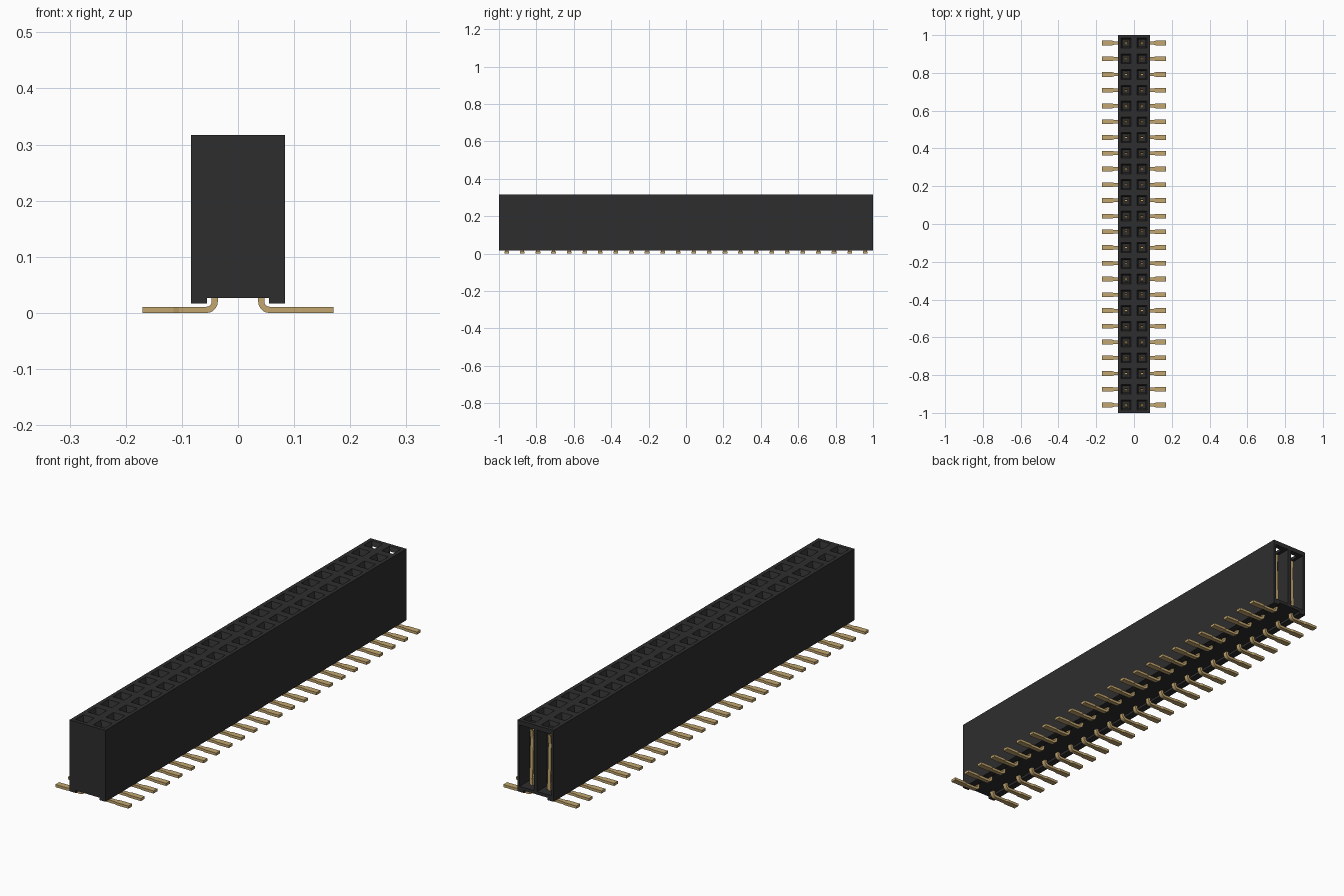
import bpy, bmesh, math
from mathutils import Matrix, Vector

if "Cube" in bpy.data.objects:
    bpy.data.objects.remove(bpy.data.objects["Cube"], do_unlink=True)

ROWS = 24
PITCH = 2 / ROWS
COL = PITCH / 2
YS = [-1 + PITCH * (i + 0.5) for i in range(ROWS)]


def material(name, rgb):
    m = bpy.data.materials.new(name)
    m.use_nodes = True
    m.diffuse_color = (*rgb, 1)
    m.node_tree.nodes["Principled BSDF"].inputs["Base Color"].default_value = (*rgb, 1)
    return m


black = material("black plastic", (0.027, 0.027, 0.028))
gold = material("gold metal", (0.54, 0.38, 0.16))


def make(name, bm, mat):
    bmesh.ops.recalc_face_normals(bm, faces=bm.faces)
    me = bpy.data.meshes.new(name)
    bm.to_mesh(me)
    bm.free()
    me.materials.append(mat)
    ob = bpy.data.objects.new(name, me)
    bpy.context.scene.collection.objects.link(ob)
    return ob


def box(bm, lo, hi):
    lo, hi = Vector(lo), Vector(hi)
    mat = Matrix.Translation((lo + hi) / 2) @ Matrix.Diagonal((*(hi - lo), 1))
    bmesh.ops.create_cube(bm, size=1, matrix=mat)


def loft(bm, rings):
    """Closed skin through a series of vertex rings."""
    rings = [[bm.verts.new(p) for p in r] for r in rings]
    for a, b in zip(rings, rings[1:]):
        for i in range(len(a)):
            j = (i + 1) % len(a)
            bm.faces.new((a[i], a[j], b[j], b[i]))
    bm.faces.new(rings[0][::-1])
    bm.faces.new(rings[-1])


# Housing with a shallow channel along its underside
bm = bmesh.new()
half = [(0.055, 0.027), (0.055, 0.017), (0.0835, 0.017), (0.0835, 0.317)]
profile = half + [(-x, z) for x, z in reversed(half)]
loft(bm, [[(x, y, z) for x, z in profile] for y in (-1, 1)])
housing = make("housing", bm, black)

# Socket cutters: square shaft with a flared mouth
bm = bmesh.new()
for y in YS:
    for s in (-1, 1):
        rings = []
        for z, h in ((0.05, 0.018), (0.295, 0.018), (0.317, 0.026), (0.33, 0.026)):
            rings.append([(s * COL + a * h, y + b * h, z)
                          for a, b in ((-1, -1), (1, -1), (1, 1), (-1, 1))])
        loft(bm, rings)
sockets = make("socket_cutter", bm, black)

# Open back end: exposes the last two contacts, with a rib between them
bm = bmesh.new()
for s in (-1, 1):
    xs = sorted((s * 0.008, s * 0.074))
    box(bm, (xs[0], 0.934, 0.04), (xs[1], 1.02, 0.298))
opening = make("back_opening_cutter", bm, black)

for cutter in (sockets, opening):
    mod = housing.modifiers.new(cutter.name, "BOOLEAN")
    mod.operation = "DIFFERENCE"
    mod.solver = "EXACT"
    mod.object = cutter
    cutter.hide_render = True
    cutter.hide_viewport = True
    cutter.display_type = "WIRE"

# Gull-wing solder leads: centre line (x, z, direction angle, half width)
path = [(0.0415, 0.06, -math.pi / 2, 0.009)]
for i in range(6):
    t = math.pi * (1 + i / 10)
    path.append((0.056 + 0.0145 * math.cos(t), 0.02 + 0.0145 * math.sin(t),
                 t + math.pi / 2, 0.009))
path += [(0.105, 0.0055, 0, 0.009), (0.115, 0.0055, 0, 0.0125), (0.17, 0.0055, 0, 0.0125)]
THICK = 0.0055


def lead(bm, side, y):
    rings = []
    for x, z, a, w in path:
        nx, nz = -math.sin(a) * THICK, math.cos(a) * THICK
        rings.append([(side * (x + k * nx), y + m * w, z + k * nz)
                      for k, m in ((-1, -1), (1, -1), (1, 1), (-1, 1))])
    loft(bm, rings)


# Two spring blades per socket, pinched together near the top
def contact(bm, side, y):
    x = side * COL
    box(bm, (x - 0.008, y - 0.012, 0.045), (x + 0.008, y + 0.012, 0.07))
    for s in (-1, 1):
        loft(bm, [[(x + a * 0.007, y + s * (off + b), z)
                   for a, b in ((-1, 0), (1, 0), (1, 0.004), (-1, 0.004))]
                  for z, off in ((0.065, 0.008), (0.235, 0.002), (0.275, 0.007))])


for name, side in (("left", 1), ("right", -1)):
    for part, build in (("leads", lead), ("contacts", contact)):
        bm = bmesh.new()
        for y in YS:
            build(bm, side, y)
        make(f"{name}_{part}", bm, gold)
